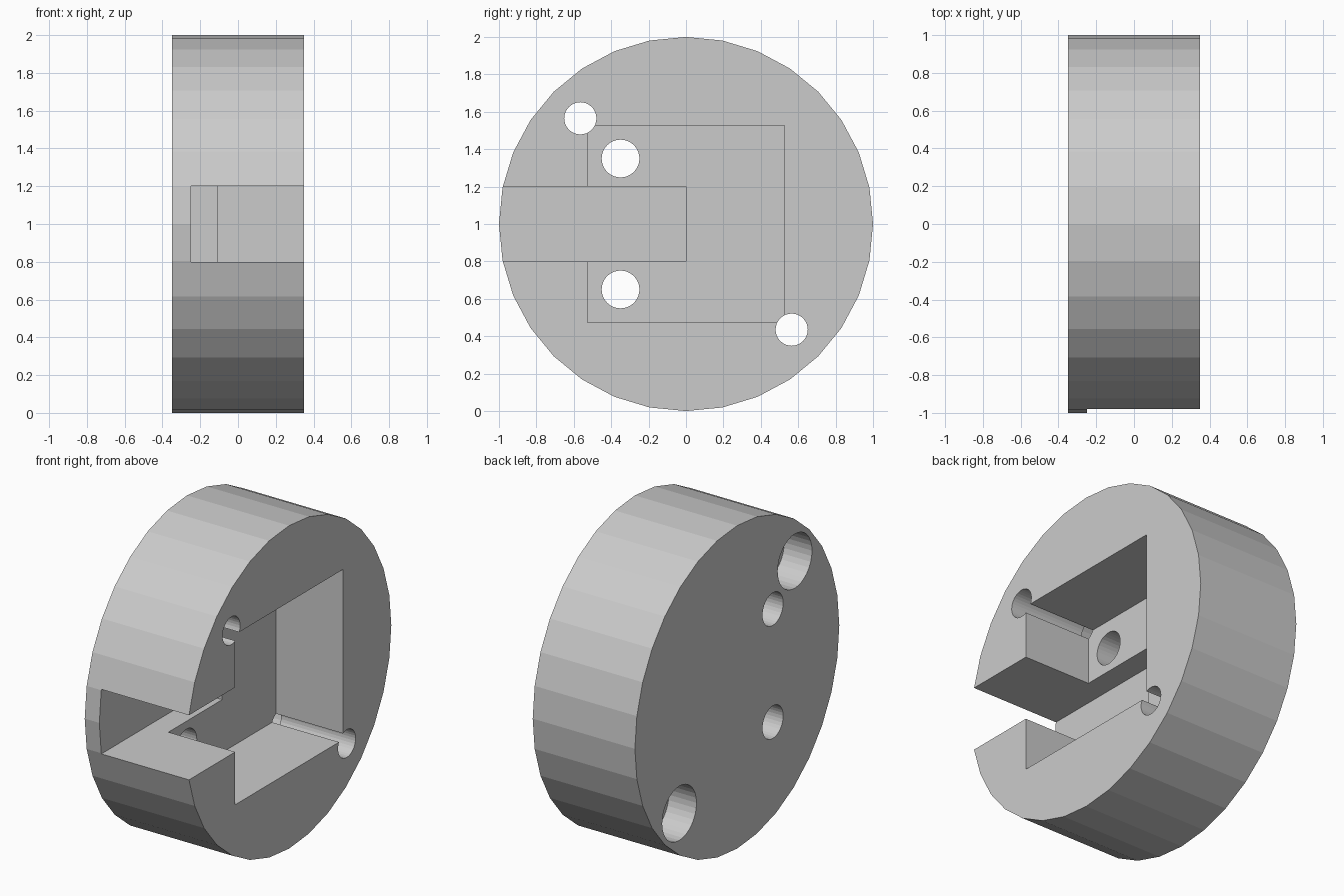
import bpy
from math import pi

if "Cube" in bpy.data.objects:
    bpy.data.objects.remove(bpy.data.objects["Cube"])

HALF = 0.35   # half thickness along x
CZ = 1.0      # height of the disc axis


def cylinder(name, r, x0, x1, y, z, sides=32):
    bpy.ops.mesh.primitive_cylinder_add(
        vertices=sides, radius=r, depth=x1 - x0,
        location=((x0 + x1) / 2, y, z), rotation=(0, pi / 2, 0))
    ob = bpy.context.object
    ob.name = name
    bpy.ops.object.transform_apply(location=True, rotation=True, scale=True)
    return ob


def box(name, x0, x1, y0, y1, z0, z1):
    bpy.ops.mesh.primitive_cube_add(
        size=1, location=((x0 + x1) / 2, (y0 + y1) / 2, (z0 + z1) / 2))
    ob = bpy.context.object
    ob.name = name
    ob.scale = (x1 - x0, y1 - y0, z1 - z0)
    bpy.ops.object.transform_apply(location=True, rotation=True, scale=True)
    return ob


# Round body, axis along x
body = cylinder("disc_body", 1.0, -HALF, HALF, 0, CZ)

# Square pocket open to +x, and deeper slot open to the rim
cutters = [
    box("pocket_cutter", -0.108, 0.5, -0.527, 0.527, CZ - 0.527, CZ + 0.527),
    box("slot_cutter", -0.25, 0.55, -1.2, 0.0, CZ - 0.2, CZ + 0.2),
]

for s in (-1, 1):
    # Holes through the pocket floor
    cutters.append(cylinder("floor_hole_cutter", 0.101, -0.5, 0.05, -0.35, CZ + s * 0.35))
    # Corner bolt holes with counterbores on the back
    y, z = s * 0.565, CZ - s * 0.565
    cutters.append(cylinder("bolt_hole_cutter", 0.086, -0.6, 0.6, y, z))
    cutters.append(cylinder("counterbore_cutter", 0.168, -0.55, -0.16, y, z))

# Cut everything in order, then discard the cutters
bpy.ops.object.select_all(action='DESELECT')
bpy.context.view_layer.objects.active = body
body.select_set(True)
for c in cutters:
    c.hide_render = True
    m = body.modifiers.new("cut", 'BOOLEAN')
    m.operation = 'DIFFERENCE'
    m.solver = 'EXACT'
    m.object = c
    bpy.ops.object.modifier_apply(modifier=m.name)
for c in cutters:
    bpy.data.objects.remove(c, do_unlink=True)
